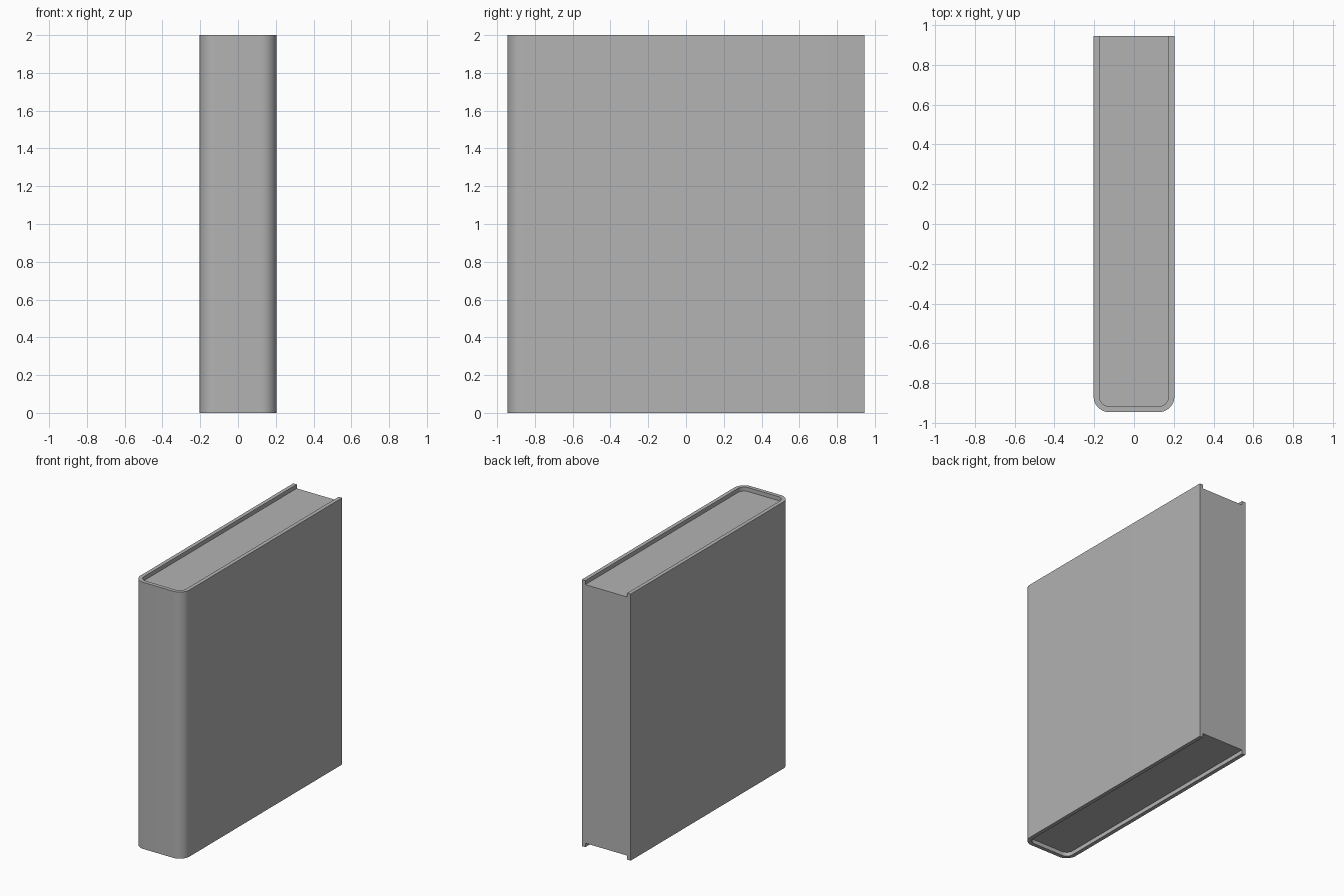
import bpy, bmesh, math

if "Cube" in bpy.data.objects:
    bpy.data.objects.remove(bpy.data.objects["Cube"], do_unlink=True)

HALF_W, HALF_D, HEIGHT = 0.203, 0.945, 2.0
BOARD = 0.029      # cover thickness
RADIUS = 0.08      # spine corner radius
RECESS = 0.03      # page block set back from the cover edges

grey = bpy.data.materials.new("plain grey")
grey.use_nodes = True
colour = (0.45, 0.45, 0.45, 1)
grey.diffuse_color = colour
grey.node_tree.nodes["Principled BSDF"].inputs["Base Color"].default_value = colour


def book_outline(inset, back):
    """U-shaped outline with a rounded spine at the front."""
    w, r = HALF_W - inset, RADIUS - inset
    front = -HALF_D + inset
    points = [(w, back), (-w, back)]
    for cx, start in ((-w + r, math.pi), (w - r, 1.5 * math.pi)):
        for i in range(13):
            a = start + i / 12 * math.pi / 2
            points.append((cx + r * math.cos(a), front + r + r * math.sin(a)))
    return points


def prism(name, outline, z0, z1):
    bm = bmesh.new()
    base = bm.faces.new([bm.verts.new((x, y, z0)) for x, y in outline])
    top = bmesh.ops.extrude_face_region(bm, geom=[base])["geom"]
    bmesh.ops.translate(bm, vec=(0, 0, z1 - z0),
                        verts=[v for v in top if isinstance(v, bmesh.types.BMVert)])
    bmesh.ops.recalc_face_normals(bm, faces=bm.faces)
    mesh = bpy.data.meshes.new(name)
    bm.to_mesh(mesh)
    bm.free()
    mesh.materials.append(grey)
    obj = bpy.data.objects.new(name, mesh)
    bpy.context.collection.objects.link(obj)
    return obj


# Closed book: rounded spine, flat boards and flush page block
book = prism("book", book_outline(0, HALF_D), 0, HEIGHT)

# Page recesses at top and bottom, open at the back
cutters = []
for name, z0, z1 in (("top_recess", HEIGHT - RECESS, HEIGHT + 0.1),
                     ("bottom_recess", -0.1, RECESS)):
    cutter = prism(name, book_outline(BOARD, HALF_D + 0.1), z0, z1)
    cutter.hide_render = True
    cutters.append(cutter)
    cut = book.modifiers.new(name, 'BOOLEAN')
    cut.operation = 'DIFFERENCE'
    cut.solver = 'EXACT'
    cut.object = cutter

# Bake the cuts and drop the cutters
depsgraph = bpy.context.evaluated_depsgraph_get()
depsgraph.update()
carved = bpy.data.meshes.new_from_object(book.evaluated_get(depsgraph))
book.modifiers.clear()
book.data = carved
for cutter in cutters:
    bpy.data.objects.remove(cutter, do_unlink=True)

# Smooth spine corners, crisp edges elsewhere
bpy.ops.object.select_all(action='DESELECT')
book.select_set(True)
bpy.context.view_layer.objects.active = book
bpy.ops.object.shade_smooth_by_angle(angle=math.radians(30))
